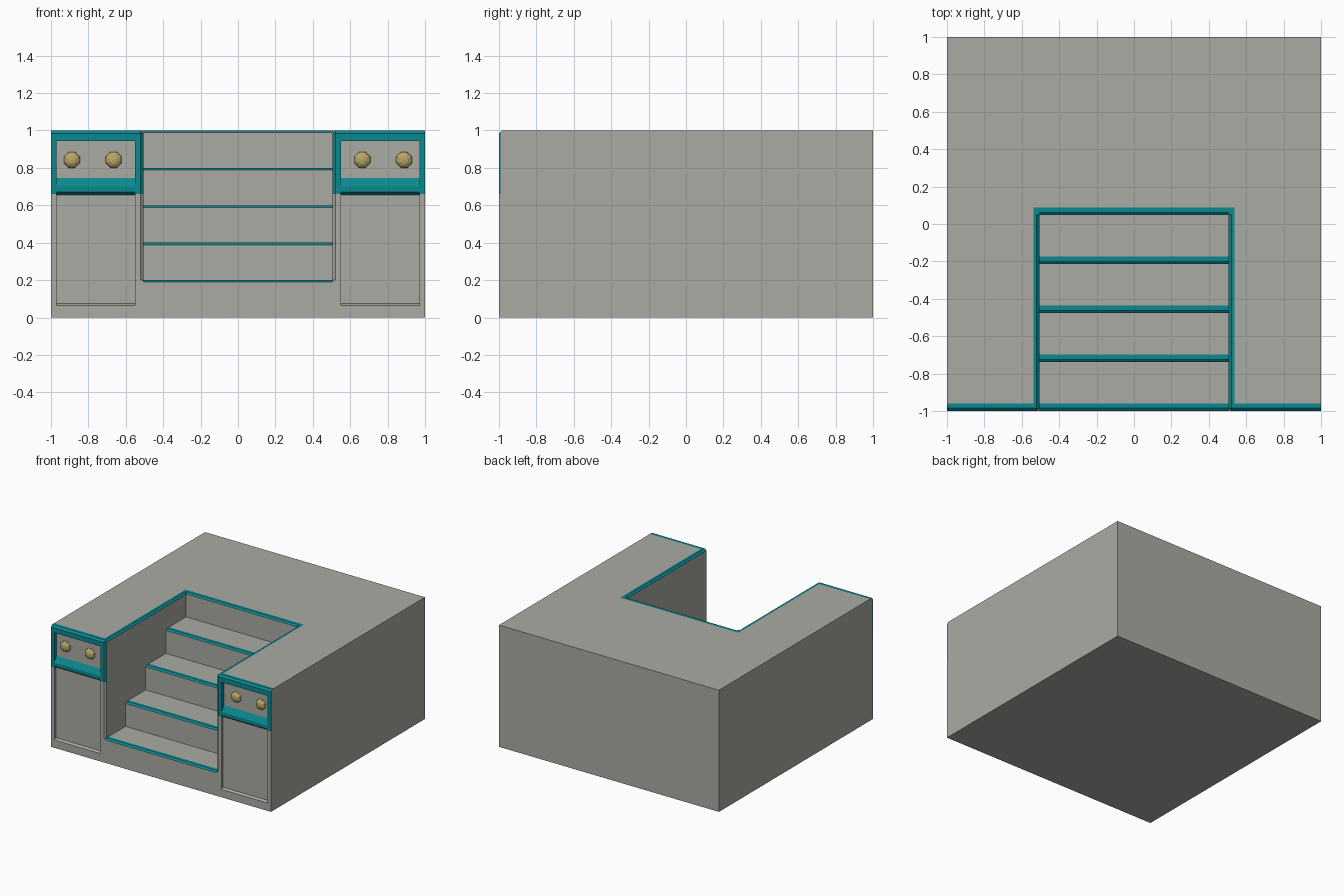
import bpy, bmesh, math
from mathutils import Vector, Matrix

if "Cube" in bpy.data.objects:
    bpy.data.objects.remove(bpy.data.objects["Cube"])


def material(name, rgb):
    m = bpy.data.materials.new(name)
    m.use_nodes = True
    m.diffuse_color = (*rgb, 1)
    m.node_tree.nodes["Principled BSDF"].inputs["Base Color"].default_value = (*rgb, 1)
    return m


STONE = material("warm grey stone", (0.40, 0.41, 0.37))
TEAL = material("teal trim", (0.003, 0.25, 0.28))
BRASS = material("brass", (0.48, 0.38, 0.14))

WALL = 0.505      # half width of the stairwell
BACK = 0.047      # top riser position
CHAMFER = 0.015
STRIP = 0.04      # trim width including chamfer
BAND = 0.66       # lower edge of the teal band


def finish(bm, name, mats, mirror=False):
    bmesh.ops.recalc_face_normals(bm, faces=bm.faces)
    mesh = bpy.data.meshes.new(name)
    bm.to_mesh(mesh)
    bm.free()
    for m in mats:
        mesh.materials.append(m)
    ob = bpy.data.objects.new(name, mesh)
    bpy.context.collection.objects.link(ob)
    if mirror:
        ob.modifiers.new("Mirror", 'MIRROR').use_mirror_merge = False
    return ob


def box(lo, hi):
    bm = bmesh.new()
    lo, hi = Vector(lo), Vector(hi)
    size = Matrix.Diagonal((*(hi - lo), 1))
    bmesh.ops.create_cube(bm, size=1, matrix=Matrix.Translation((lo + hi) / 2) @ size)
    return bm


def cut(bm, facing, axis, value):
    """Split only the faces that look in one direction."""
    bm.normal_update()
    faces = [f for f in bm.faces if f.normal.dot(Vector(facing)) > 0.99]
    geom = set(faces)
    for f in faces:
        geom.update(f.edges)
        geom.update(f.verts)
    co, no = Vector(), Vector()
    co[axis], no[axis] = value, 1
    bmesh.ops.bisect_plane(bm, geom=list(geom), plane_co=co, plane_no=no)


FRONT, TOP, SIDE = (0, -1, 0), (0, 0, 1), (1, 0, 0)

# Staircase: side profile with a trimmed nosing on every step
profile, teal_edges = [(-1, 0)], set()
for i in range(5):
    y, z = -1 + i * (BACK + 1) / 4, 0.2 * (i + 1)
    if i:
        profile.append((y, z - 0.2))
    teal_edges.update((len(profile), len(profile) + 1))
    profile += [(y, z - 0.011), (y + CHAMFER, z), (y + STRIP, z)]
profile += [(1, 1), (1, 0)]
bm = bmesh.new()
rows = [[bm.verts.new((x, y, z)) for y, z in profile] for x in (-WALL, WALL)]
n = len(profile)
for i in range(n):
    j = (i + 1) % n
    f = bm.faces.new((rows[0][i], rows[0][j], rows[1][j], rows[1][i]))
    f.material_index = int(i in teal_edges)
for row in rows:
    bm.faces.new(row)
finish(bm, "staircase", [STONE, TEAL])

# Rear side blocks, with the corner of the trim
bm = box((WALL, BACK, 0), (1, 1, 1))
cut(bm, TOP, 0, WALL + 0.033)
cut(bm, TOP, 1, BACK + STRIP)
for f in bm.faces:
    c = f.calc_center_median()
    f.material_index = int(c.z > 0.99 and c.x < WALL + STRIP and c.y < BACK + STRIP)
finish(bm, "rear_side_block", [STONE, TEAL], mirror=True)

# Pillars beside the stairs
bm = box((WALL, -1, 0), (1, BACK, 1))


def is_trim_edge(e):
    c = (e.verts[0].co + e.verts[1].co) / 2
    inner, front, top = c.x < WALL + 0.01, c.y < -0.99, c.z > 0.99
    return inner + front + top == 2


bmesh.ops.bevel(bm, geom=[e for e in bm.edges if is_trim_edge(e)],
                offset=CHAMFER, segments=1, affect='EDGES')
bmesh.ops.recalc_face_normals(bm, faces=bm.faces)
cut(bm, (-1, -1, 0) and Vector((-1, -1, 0)).normalized(), 2, BAND)
cut(bm, TOP, 0, WALL + 0.033)
cut(bm, TOP, 1, -1 + STRIP)
cut(bm, SIDE, 1, -0.993)
cut(bm, SIDE, 2, BAND)
for x in (0.55, 0.97):
    cut(bm, FRONT, 0, x)
for z in (0.065, BAND, 0.67, 0.70, 0.945):
    cut(bm, FRONT, 2, z)

# Trim colour by position
bm.normal_update()
for f in bm.faces:
    c, nrm = f.calc_center_median(), f.normal
    strip = nrm.z > 0.99 and (c.x < WALL + 0.033 or c.y < -1 + STRIP)
    slant = max(abs(v) for v in nrm) < 0.99 and c.z > BAND
    band = nrm.y < -0.99 and c.z > BAND
    edge = nrm.x > 0.99 and c.y < -0.993 and c.z > BAND
    f.material_index = int(strip or slant or band or edge)


# Recessed door and knob panel, with slanted sills
def recess(z0, z1, depth, sill, lintel, teal_above):
    bm.normal_update()
    faces = []
    for f in bm.faces:
        c = f.calc_center_median()
        if f.normal.y < -0.99 and 0.55 < c.x < 0.97 and z0 < c.z < z1:
            faces.append(f)
    before = set(bm.faces) - set(faces)
    out = bmesh.ops.extrude_face_region(bm, geom=faces)["geom"]
    bmesh.ops.delete(bm, geom=faces, context='FACES_ONLY')
    for v in out:
        if isinstance(v, bmesh.types.BMVert):
            v.co.y += depth
            if v.co.z < z0 + 0.001:
                v.co.z += sill
            elif v.co.z > z1 - 0.001:
                v.co.z -= lintel
            elif v.co.z > z1 - 0.02:
                v.co.z -= lintel + 0.005
    new_panel = [f for f in out if isinstance(f, bmesh.types.BMFace)]
    for f in set(bm.faces) - before:
        f.material_index = int(f.calc_center_median().z > teal_above)
    for f in new_panel:
        f.material_index = 0


recess(0.065, 0.67, 0.02, 0.01, 0.015, 0.65)
recess(0.70, 0.945, 0.03, 0.045, 0, 0.65)
finish(bm, "pillar", [STONE, TEAL], mirror=True)

# Plinth filler below the pillar corner chamfer
finish(box((WALL, -1, 0), (WALL + CHAMFER, -0.95, 0.2)), "pillar_foot", [STONE], mirror=True)

# Faceted knobs
for name, x in (("inner_knob", 0.665), ("outer_knob", 0.888)):
    bm = bmesh.new()
    place = (Matrix.Translation((x, -0.97, 0.843)) @ Matrix.Diagonal((1, 0.62, 1, 1))
             @ Matrix.Rotation(math.pi / 2, 4, 'X') @ Matrix.Rotation(math.pi / 8, 4, 'Z'))
    bmesh.ops.create_uvsphere(bm, u_segments=8, v_segments=6, radius=0.046, matrix=place)
    finish(bm, name, [BRASS], mirror=True)
